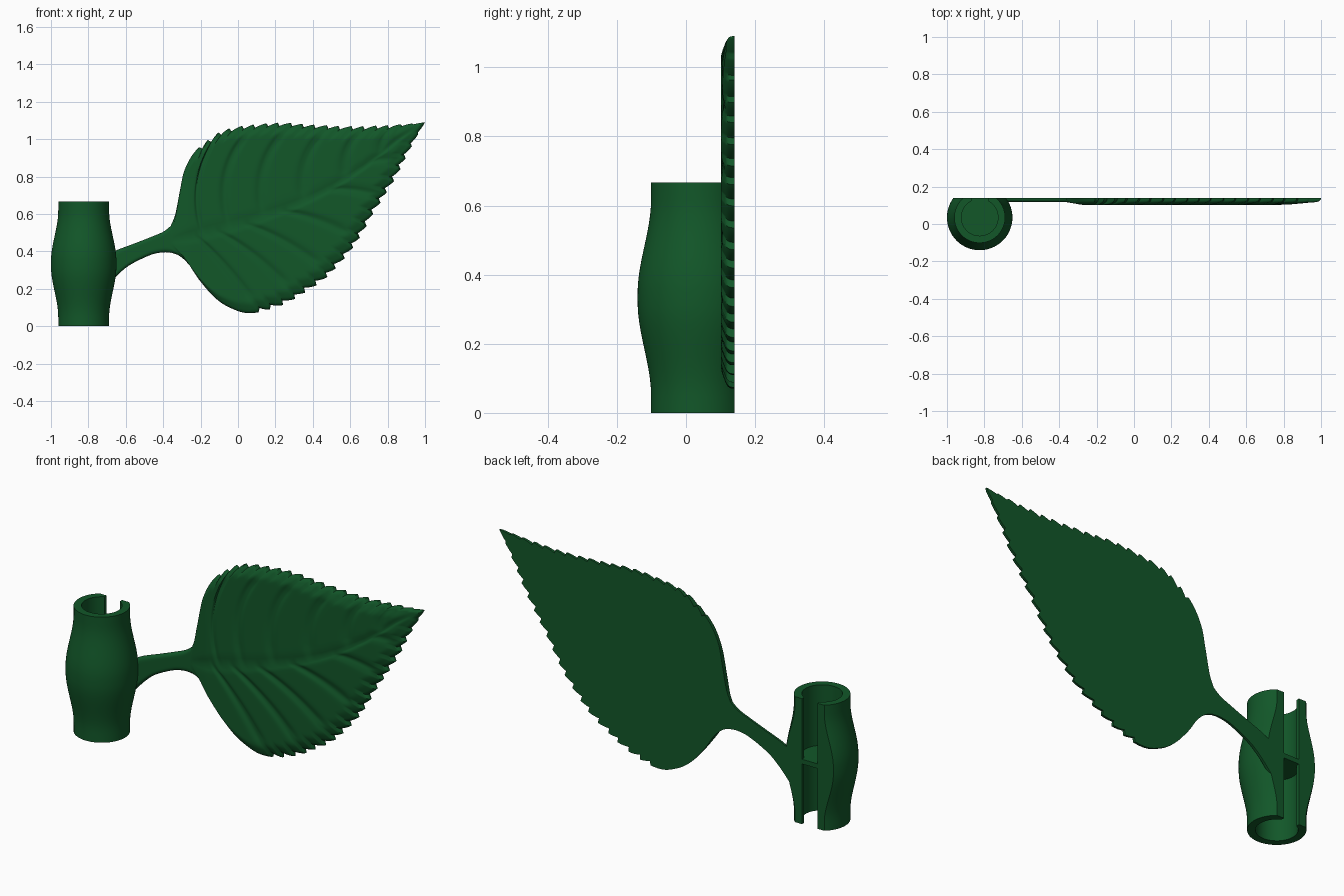
import bpy, bmesh, math
from mathutils import Vector

cube = bpy.data.objects.get("Cube")
if cube:
    bpy.data.objects.remove(cube, do_unlink=True)

BACK = 0.14
TUBE_X, TUBE_Y = -0.825, 0.035
BORE, SLOT, FLAT = 0.098, 0.045, BACK - 0.035

green = bpy.data.materials.new("leaf_green")
green.use_nodes = True
color = (0.006, 0.095, 0.022, 1)
green.diffuse_color = color
green.node_tree.nodes["Principled BSDF"].inputs["Base Color"].default_value = color


def finish(name, bm, angle):
    bmesh.ops.remove_doubles(bm, verts=bm.verts, dist=1e-5)
    bmesh.ops.recalc_face_normals(bm, faces=bm.faces)
    mesh = bpy.data.meshes.new(name)
    bm.to_mesh(mesh)
    bm.free()
    obj = bpy.data.objects.new(name, mesh)
    bpy.context.collection.objects.link(obj)
    mesh.materials.append(green)
    bpy.ops.object.select_all(action='DESELECT')
    obj.select_set(True)
    bpy.context.view_layer.objects.active = obj
    bpy.ops.object.shade_smooth_by_angle(angle=math.radians(angle))


def spline(pts, n):
    """Smooth curve through the points, resampled evenly by length."""
    p = [Vector(q) for q in pts]
    p = [2 * p[0] - p[1]] + p + [2 * p[-1] - p[-2]]
    dense = []
    for a, b, c, d in zip(p, p[1:], p[2:], p[3:]):
        for k in range(40):
            t = k / 40
            dense.append(0.5 * (2 * b + (c - a) * t + (2 * a - 5 * b + 4 * c - d) * t * t
                                + (3 * b - a - 3 * c + d) * t ** 3))
    dense.append(p[-2])
    dist = [0]
    for a, b in zip(dense, dense[1:]):
        dist.append(dist[-1] + (b - a).length)
    out, j = [], 0
    for i in range(n + 1):
        target = dist[-1] * i / n
        while j < len(dense) - 2 and dist[j + 1] < target:
            j += 1
        f = (target - dist[j]) / (dist[j + 1] - dist[j])
        out.append(dense[j].lerp(dense[j + 1], min(f, 1)))
    return out


def smooth(a, b, x):
    t = max(0, min(1, (x - a) / (b - a)))
    return t * t * (3 - 2 * t)


def rounded(d, r):
    return math.sqrt(1 - (1 - min(max(d / r, 0), 1)) ** 2)


def flat_backed(name, rows, angle):
    """Relief surface from rows of (x, z, height), closed by a flat back."""
    bm = bmesh.new()
    front = [[bm.verts.new((x, BACK - h, z)) for x, z, h in row] for row in rows]
    back = [[bm.verts.new((row[k][0], BACK, row[k][1])) for k in (0, -1)] for row in rows]
    for a, b, c, d in zip(front, front[1:], back, back[1:]):
        for k in range(len(a) - 1):
            bm.faces.new((a[k], a[k + 1], b[k + 1], b[k]))
        bm.faces.new((c[0], c[1], d[1], d[0]))
        bm.faces.new((a[0], b[0], d[0], c[0]))
        bm.faces.new((a[-1], b[-1], d[1], c[1]))
    for f, b in ((front[0], back[0]), (front[-1], back[-1])):
        bm.faces.new(f + [b[1], b[0]])
    finish(name, bm, angle)


# Leaf blade: midrib, two toothed margins and sunken veins
N, K = 220, 26
midrib = spline([(-.36, .46), (-.2, .49), (.06, .556), (.38, .674),
                 (.65, .834), (.86, 1.0), (1, 1.09)], 1000)
upper = spline([(-.36, .535), (-.335, .6), (-.31, .727), (-.286, .834), (-.233, .93),
                (-.15, 1.005), (-.04, 1.06), (.195, 1.088), (.38, 1.08), (.6, 1.07),
                (.78, 1.075), (.92, 1.083), (1, 1.09)], N)
lower = spline([(-.36, .395), (-.31, .374), (-.26, .326), (-.206, .246), (-.126, .155),
                (-.045, .1), (.06, .07), (.21, .1), (.37, .185), (.5, .283), (.634, .444),
                (.73, .61), (.837, .78), (.944, .99), (1, 1.09)], N)


def serrate(curve, side, start, count, depth):
    out = []
    for i, p in enumerate(curve):
        t = i / N
        q = p.copy()
        if t > start and i < N:
            f = (t - start) / (1 - start) * count % 1
            d = (curve[i + 1] - curve[i - 1]).normalized()
            q += Vector((d.y, -d.x)) * side * depth * (1 - f) ** 1.4 * min(1, (1 - t) * 8)
        out.append(q)
    return out


upper = serrate(upper, 1, .27, 19, .02)
lower = serrate(lower, -1, .3, 20, .027)
veins = ((.34, .46, .58, .70, .81, .9), (.3, .41, .52, .64, .77, .88))

rows = []
for i in range(N + 1):
    t = i / N
    mid = midrib[round(1000 * t * t)]
    reach = min((upper[i] - mid).length, (lower[i] - mid).length)
    row = []
    for k in range(-K, K + 1):
        side = 0 if k < 0 else 1
        v = math.sin(math.pi / 2 * abs(k) / K)
        end = (upper, lower)[side][i]
        chord = end - mid
        bow = Vector((-chord.y, chord.x)) * (.15, .05)[side] * 4 * v * (1 - v)
        p = mid + chord * v + bow * smooth(.15, .4, t)
        d = (1 - v) * reach
        dome = smooth(-.38, -.25, p.x) * (1 - .5 * smooth(.72, .95, p.x)) * smooth(0, .07, d)
        vein = max(math.exp(-((t - c) / .014) ** 2) for c in veins[side])
        vein *= smooth(0, .1, v) * (1 - smooth(.75, .95, v))
        rib = math.exp(-(v * reach / .018) ** 2)
        h = .006 + .017 * rounded(d, .022) + .016 * dome * (1 - .55 * max(vein, rib))
        row.append((p.x, p.y, h))
    rows.append(row)
flat_backed("leaf_blade", rows, 50)

# Stem joining the blade to the sleeve
top = spline([(-.71, .375), (-.65, .406), (-.56, .44), (-.47, .475), (-.4, .505), (-.355, .54)], 40)
bottom = spline([(-.71, .2), (-.65, .267), (-.58, .326), (-.47, .38), (-.4, .395), (-.355, .392)], 40)
rows = []
for a, b in zip(top, bottom):
    row = []
    for k in range(17):
        v = (1 - math.cos(math.pi * k / 16)) / 2
        p = a.lerp(b, v)
        row.append((p.x, p.y, .006 + .017 * rounded(min(v, 1 - v) * (a - b).length, .022)))
    rows.append(row)
flat_backed("stem", rows, 50)


def arc(r, start, n=72):
    """Arc running from the back, around the front, to the back again."""
    angles = [start + (2 * math.pi - 2 * start) * k / n for k in range(n + 1)]
    return [(r * math.sin(a), r * math.cos(a)) for a in angles]


def place(bm, pts, z):
    return [bm.verts.new((TUBE_X + x, TUBE_Y + y, z)) for x, y in pts]


# Bulged sleeve with a flat back and an open slot
bm = bmesh.new()
rings = []
LEVELS, HEIGHT = 28, .667
for i in range(LEVELS + 1):
    z = HEIGHT * i / LEVELS
    r = .136 + .039 * smooth(0, .27, HEIGHT / 2 - abs(z - HEIGHT / 2) - .05)
    outer = [(SLOT, FLAT)] + arc(r, math.acos(FLAT / r)) + [(-SLOT, FLAT)]
    inner = arc(BORE, math.asin(SLOT / BORE), 74)
    rings.append((place(bm, outer, z), place(bm, inner, z)))
for (o1, i1), (o2, i2) in zip(rings, rings[1:]):
    loop1, loop2 = o1 + i1[::-1], o2 + i2[::-1]
    for k in range(len(loop1)):
        bm.faces.new((loop1[k - 1], loop1[k], loop2[k], loop2[k - 1]))
for o, n in (rings[0], rings[-1]):
    for k in range(len(o) - 1):
        bm.faces.new((o[k], o[k + 1], n[k + 1], n[k]))
finish("sleeve", bm, 30)

# Thin stop plate across the middle of the bore
bm = bmesh.new()
shape = [(SLOT, FLAT)] + arc(BORE + .002, math.asin(SLOT / BORE)) + [(-SLOT, FLAT)]
low, high = place(bm, shape, .32), place(bm, shape, .345)
bm.faces.new(low)
bm.faces.new(high)
for k in range(len(low)):
    bm.faces.new((low[k - 1], low[k], high[k], high[k - 1]))
finish("stop_plate", bm, 30)
